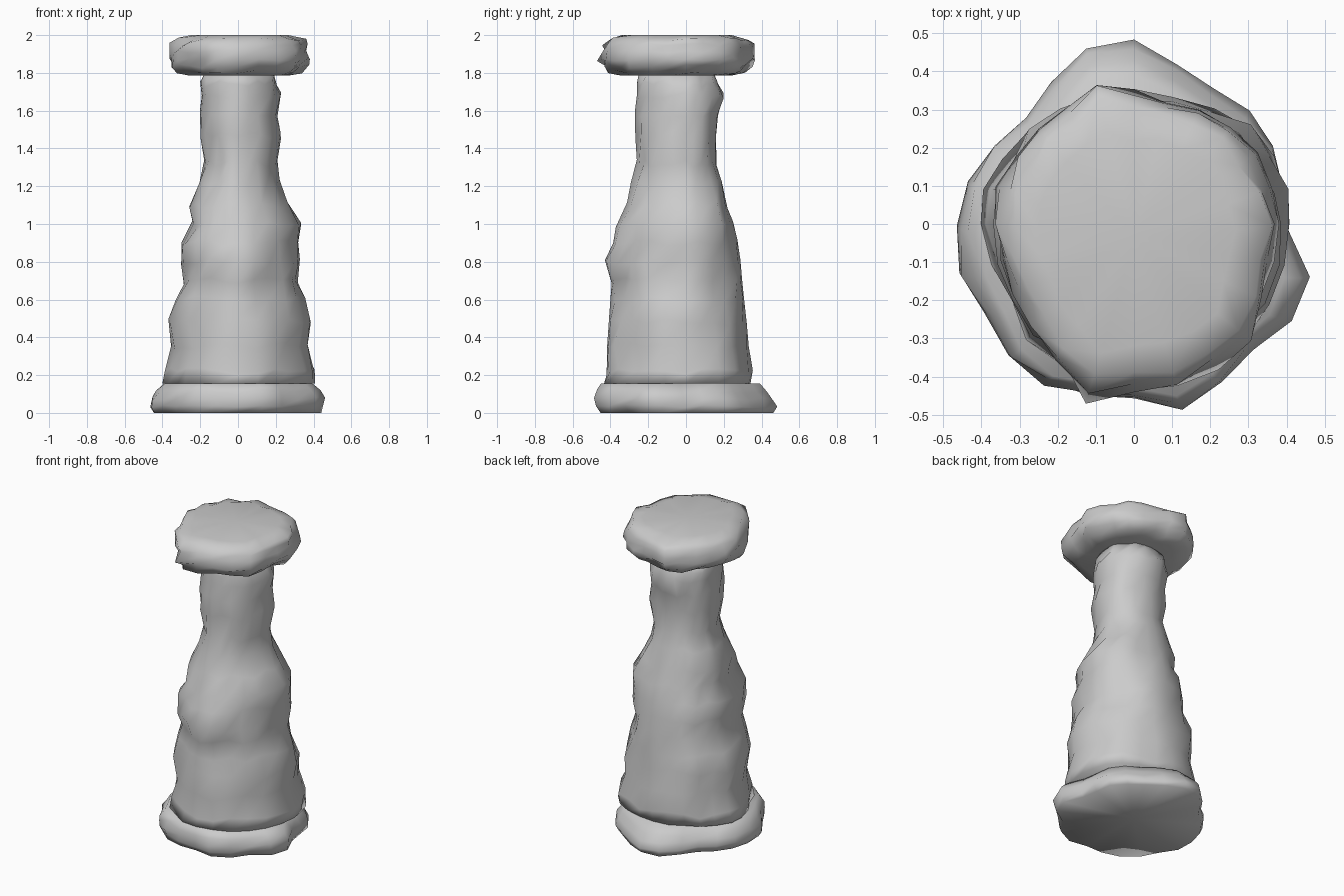
import bpy, bmesh, math, random
from mathutils import Vector, noise

if "Cube" in bpy.data.objects:
    bpy.data.objects.remove(bpy.data.objects["Cube"])

random.seed(7)
SIDES = 24

stone = bpy.data.materials.new("grey stone")
stone.diffuse_color = (0.6, 0.6, 0.6, 1)
stone.use_nodes = True
stone.node_tree.nodes["Principled BSDF"].inputs["Base Color"].default_value = stone.diffuse_color


def loft(name, loops):
    """Skin a stack of point loops and close both ends with fans."""
    bm = bmesh.new()
    rows = [[bm.verts.new(p) for p in loop] for loop in loops]
    for low, high in zip(rows, rows[1:]):
        for k in range(SIDES):
            n = (k + 1) % SIDES
            bm.faces.new((low[k], low[n], high[n], high[k]))
    for row, top in ((rows[0], False), (rows[-1], True)):
        mid = bm.verts.new(sum((v.co for v in row), Vector()) / SIDES)
        for k in range(SIDES):
            n = (k + 1) % SIDES
            bm.faces.new((row[k], row[n], mid) if top else (row[n], row[k], mid))
    for f in bm.faces:
        f.smooth = True
    me = bpy.data.meshes.new(name)
    bm.to_mesh(me)
    bm.free()
    me.materials.append(stone)
    ob = bpy.data.objects.new(name, me)
    bpy.context.collection.objects.link(ob)
    return ob


def slab(name, outline, rings, rough, lift):
    """Irregular slab: rings (z, scale, y shift) of a polar outline, chipped at random."""
    loops = []
    for i, (z, scale, shift) in enumerate(rings):
        loop = []
        for k, radius in enumerate(outline):
            a = math.tau * k / SIDES
            r = radius * scale * (1 + random.uniform(-rough, rough * 0.3))
            dz = random.uniform(-lift, lift) if 0 < i < len(rings) - 1 else 0
            loop.append(Vector((r * math.cos(a), r * math.sin(a) + shift, z + dz)))
        loops.append(loop)
    return loft(name, loops)


def lumpy_shaft(name, rings):
    """Rings (z, left, right, front, back) with upright ridges and chips."""
    loops = []
    for i, (z, left, right, front, back) in enumerate(rings):
        loop = []
        for k in range(SIDES):
            a = math.tau * k / SIDES
            c, s = math.cos(a), math.sin(a)
            diagonal = 0.2 + abs(math.sin(2 * a))
            ridge = 0.07 * noise.noise(Vector((c * 2.6, s * 2.6, z * 2.5)))
            chip = 1 + (ridge + random.uniform(-0.045, 0.03)) * diagonal
            dz = random.uniform(-0.02, 0.02) if 0 < i < len(rings) - 1 else 0
            loop.append(Vector((c * chip * (right if c > 0 else -left),
                                s * chip * (back if s > 0 else -front), z + dz)))
        loops.append(loop)
    return loft(name, loops)


# Uneven foot slab, spreading toward the back
slab("base",
     [.41, .41, .43, .43, .42, .45, .49, .49, .44, .40, .43, .455,
      .465, .47, .46, .48, .48, .46, .45, .49, .47, .45, .48, .48],
     [(0.00, 0.97, 0.00), (0.035, 1.0, -0.005), (0.075, 0.99, -0.015),
      (0.115, 0.95, -0.025), (0.155, 0.87, -0.035)],
     0.03, 0.01)

# Tapering, lumpy shaft
lumpy_shaft("shaft", [
    (0.155, -0.40, 0.41, -0.43, 0.34),
    (0.22, -0.39, 0.41, -0.42, 0.35),
    (0.35, -0.35, 0.37, -0.42, 0.33),
    (0.48, -0.37, 0.39, -0.41, 0.32),
    (0.60, -0.33, 0.36, -0.40, 0.31),
    (0.70, -0.29, 0.32, -0.39, 0.30),
    (0.80, -0.30, 0.33, -0.43, 0.29),
    (0.90, -0.30, 0.32, -0.39, 0.27),
    (1.00, -0.24, 0.33, -0.37, 0.25),
    (1.10, -0.26, 0.27, -0.31, 0.22),
    (1.22, -0.21, 0.22, -0.29, 0.19),
    (1.32, -0.18, 0.21, -0.26, 0.16),
    (1.47, -0.20, 0.23, -0.27, 0.16),
    (1.58, -0.20, 0.21, -0.27, 0.17),
    (1.68, -0.19, 0.23, -0.26, 0.20),
    (1.74, -0.20, 0.21, -0.26, 0.17),
    (1.79, -0.18, 0.19, -0.25, 0.15),
])

# Flared, broken-edged capital
slab("capital",
     [.40, .38, .38, .38, .36, .35, .35, .39, .37, .36, .36, .37,
      .37, .38, .38, .39, .42, .48, .46, .45, .44, .45, .41, .38],
     [(1.785, 0.70, -0.02), (1.805, 0.87, -0.005), (1.835, 0.95, 0.0),
      (1.87, 1.0, 0.0), (1.91, 0.97, 0.0), (1.95, 0.97, 0.0),
      (1.98, 0.89, -0.005), (2.00, 0.70, -0.015)],
     0.07, 0.01)
